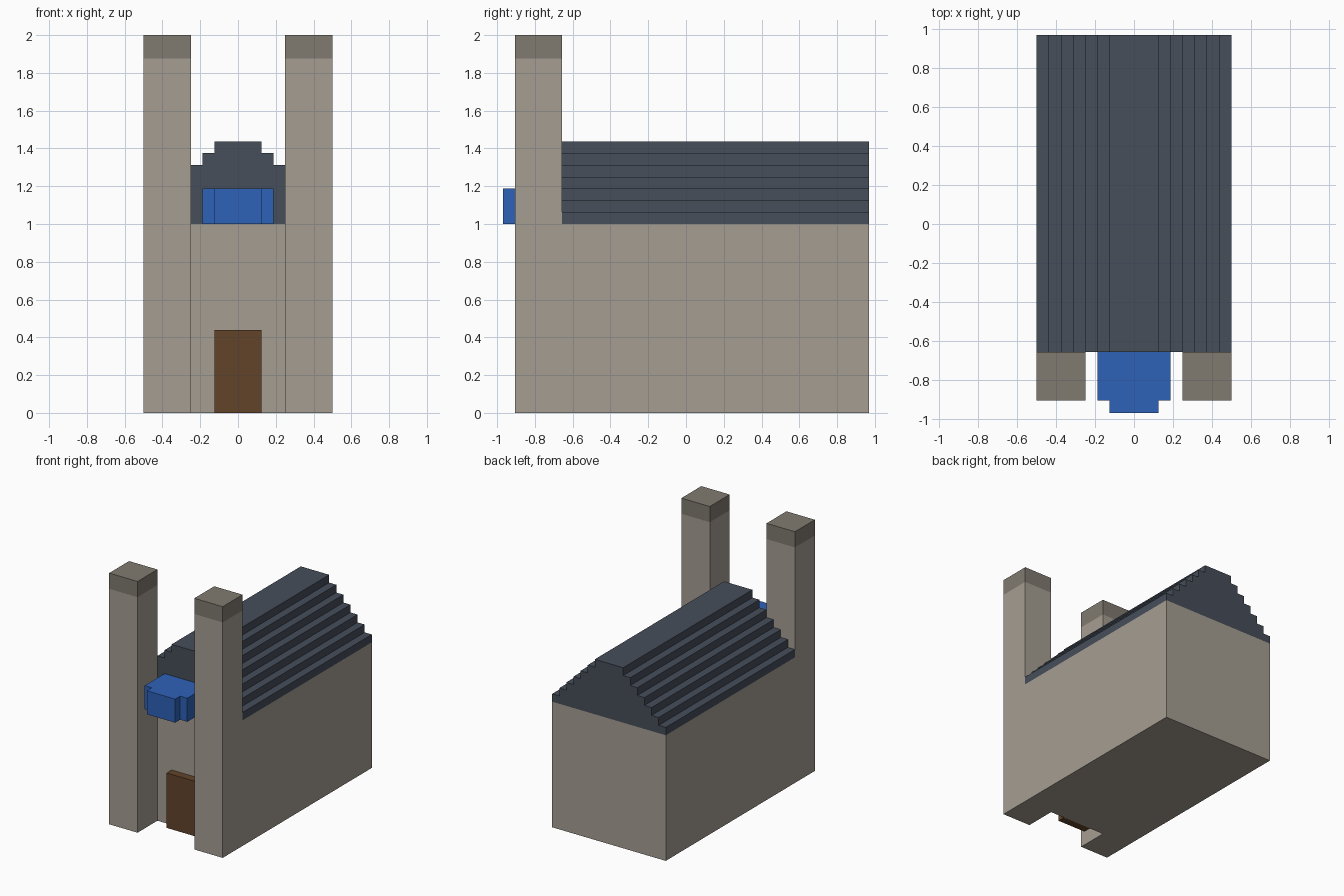
import bpy

if "Cube" in bpy.data.objects:
    bpy.data.objects.remove(bpy.data.objects["Cube"])

U = 1 / 16  # grid step of the blocky model


def material(name, rgb):
    lin = [((c / 255 + 0.055) / 1.055) ** 2.4 for c in rgb]
    m = bpy.data.materials.new(name)
    m.diffuse_color = (*lin, 1)
    m.use_nodes = True
    m.node_tree.nodes["Principled BSDF"].inputs["Base Color"].default_value = m.diffuse_color
    return m


stone = material("light stone", (165, 157, 146))
trim = material("dark stone", (128, 122, 112))
slate = material("roof slate", (70, 78, 90))
glass = material("blue glass", (46, 98, 184))
wood = material("door wood", (98, 68, 42))


def prism(name, mat, pts, a, b, axis="z", start=True, end=True):
    """Extrude a counter-clockwise profile (grid steps) from a to b.
    axis z: points are (x, y); axis y: points are (x, z)."""
    if axis == "z":
        put = lambda p, h: (p[0] * U, p[1] * U, h * U)
    else:
        put = lambda p, h: (p[0] * U, h * U, p[1] * U)
    n = len(pts)
    verts = [put(p, a) for p in pts] + [put(p, b) for p in pts]
    faces = [(i, (i + 1) % n, n + (i + 1) % n, n + i) for i in range(n)]
    if start:
        faces.append(tuple(reversed(range(n))))
    if end:
        faces.append(tuple(range(n, 2 * n)))
    if axis == "y":
        faces = [f[::-1] for f in faces]
    me = bpy.data.meshes.new(name)
    me.from_pydata(verts, [], faces)
    me.materials.append(mat)
    ob = bpy.data.objects.new(name, me)
    bpy.context.collection.objects.link(ob)
    return ob


def rect(x0, y0, x1, y1):
    return [(x0, y0), (x1, y0), (x1, y1), (x0, y1)]


FRONT, WALL, BACK = -14.5, -10.5, 15.5

# Walls with the two tower feet, one U-shaped plan (roof and towers cover the top)
plan = [(-8, FRONT), (-4, FRONT), (-4, WALL), (4, WALL),
        (4, FRONT), (8, FRONT), (8, BACK), (-8, BACK)]
prism("walls", stone, plan, 0, 16, end=False)

# Tower shafts and caps
for side, x in (("left", -8), ("right", 4)):
    foot = rect(x, FRONT, x + 4, WALL)
    prism(side + "_tower", stone, foot, 16, 30, start=False, end=False)
    prism(side + "_tower_cap", trim, foot, 30, 32, start=False)

# Stepped gable roof
right = []
for i in range(7):
    right += [(8 - i, 16 + i), (8 - i, 17 + i)]
left = [(-x, z) for x, z in reversed(right)]
prism("roof", slate, right + left, WALL, BACK, axis="y")

# Blue window block above the entrance
bay = [(-3, FRONT), (-2, FRONT), (-2, -15.5), (2, -15.5),
       (2, FRONT), (3, FRONT), (3, WALL), (-3, WALL)]
prism("window_bay", glass, bay, 16, 19)

# Door
prism("door", wood, rect(-2, WALL - 1, 2, WALL), 0, 7)
